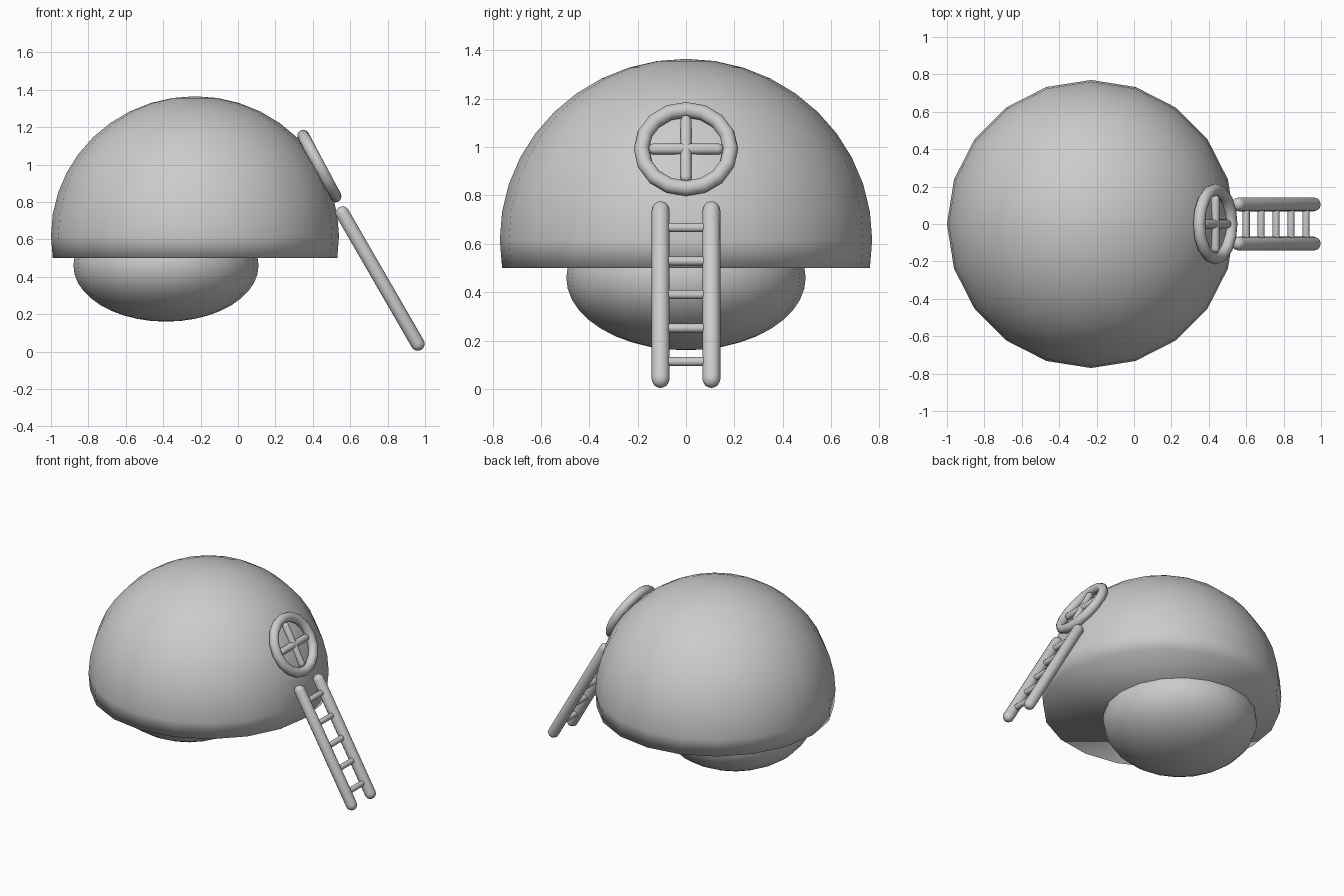
import bpy
import bmesh
from math import radians, sin, cos, pi
from mathutils import Matrix, Vector

cube = bpy.data.objects.get("Cube")
if cube:
    bpy.data.objects.remove(cube, do_unlink=True)

GREY = (0.6, 0.6, 0.6, 1)
mat = bpy.data.materials.new("plain grey")
mat.use_nodes = True
mat.diffuse_color = GREY
mat.node_tree.nodes["Principled BSDF"].inputs["Base Color"].default_value = GREY


def finish(name, bm):
    """Turn a bmesh into a smooth grey object."""
    bmesh.ops.recalc_face_normals(bm, faces=bm.faces)
    for f in bm.faces:
        f.smooth = True
    mesh = bpy.data.meshes.new(name)
    bm.to_mesh(mesh)
    bm.free()
    mesh.materials.append(mat)
    obj = bpy.data.objects.new(name, mesh)
    bpy.context.collection.objects.link(obj)
    return obj


def ellipsoid(name, centre, radii, cut_ring=False):
    """Twenty-sided ellipsoid, optionally cut flat one ring below its equator."""
    bm = bmesh.new()
    bmesh.ops.create_uvsphere(bm, u_segments=20, v_segments=20, radius=1)
    if cut_ring:
        low = [v for v in bm.verts if v.co.z < -0.2]
        bmesh.ops.delete(bm, geom=low, context='VERTS')
        rim = [e for e in bm.edges if e.is_boundary]
        bmesh.ops.contextual_create(bm, geom=rim)
    bm.transform(Matrix.Translation(centre) @ Matrix.Diagonal((*radii, 1)))
    return finish(name, bm)


def capsule(name, a, b, r, sides=12):
    """Round-ended bar from a to b."""
    a, b = Vector(a), Vector(b)
    half = (b - a).length / 2
    bm = bmesh.new()
    bmesh.ops.create_uvsphere(bm, u_segments=sides, v_segments=8, radius=r)
    mid = [e for e in bm.edges if all(abs(v.co.z) < r * 0.01 for v in e.verts)]
    bmesh.ops.split_edges(bm, edges=mid)
    for f in bm.faces:
        side = half if f.calc_center_median().z > 0 else -half
        for v in f.verts:
            v.tag = side > 0
    for v in bm.verts:
        v.co.z += half if v.tag else -half
    rims = [e for e in bm.edges if e.is_boundary]
    bmesh.ops.bridge_loops(bm, edges=rims)
    turn = (b - a).to_track_quat('Z', 'Y').to_matrix().to_4x4()
    bm.transform(Matrix.Translation((a + b) / 2) @ turn)
    return finish(name, bm)


def ring(name, centre, major, minor, tilt, sides=16, tube=12):
    """Torus whose axis points along +x, leaning back by tilt."""
    bm = bmesh.new()
    rows = []
    for i in range(sides):
        u = 2 * pi * i / sides
        row = []
        for j in range(tube):
            v = 2 * pi * j / tube
            d = major + minor * cos(v)
            row.append(bm.verts.new((minor * sin(v), d * cos(u), d * sin(u))))
        rows.append(row)
    for i in range(sides):
        p, q = rows[i], rows[(i + 1) % sides]
        for j in range(tube):
            k = (j + 1) % tube
            bm.faces.new((p[j], p[k], q[k], q[j]))
    bm.transform(Matrix.Translation(centre) @ Matrix.Rotation(-tilt, 4, 'Y'))
    return finish(name, bm)


# Domed shell and the rounded bowl beneath it
ellipsoid("dome", (-0.23, 0, 0.617), (0.77, 0.77, 0.748), cut_ring=True)
ellipsoid("lower_bowl", (-0.385, 0, 0.46), (0.495, 0.495, 0.3))

# Round window with crossed bars
tilt = radians(28)
window = Vector((0.435, 0, 0.992))
up = Vector((-sin(tilt), 0, cos(tilt)))
ring("window_ring", window, 0.184, 0.032, tilt)
capsule("window_bar_upright", window - up * 0.132, window + up * 0.132, 0.023)
across = Vector((0, 0.132, 0))
capsule("window_bar_cross", window - across, window + across, 0.023)

# Ladder leaning outwards from the dome
lean = radians(30)
middle = Vector((0.76, 0, 0.39))
rail = Vector((-sin(lean), 0, cos(lean)))
for side, y in (("left", 0.105), ("right", -0.105)):
    offset = Vector((0, y, 0))
    capsule("ladder_rail_" + side, middle + offset - rail * 0.403,
            middle + offset + rail * 0.403, 0.037)
for i in range(5):
    p = middle + rail * (i - 2) * 0.16
    capsule("ladder_rung_%d" % (i + 1), p - Vector((0, 0.1, 0)),
            p + Vector((0, 0.1, 0)), 0.019)
